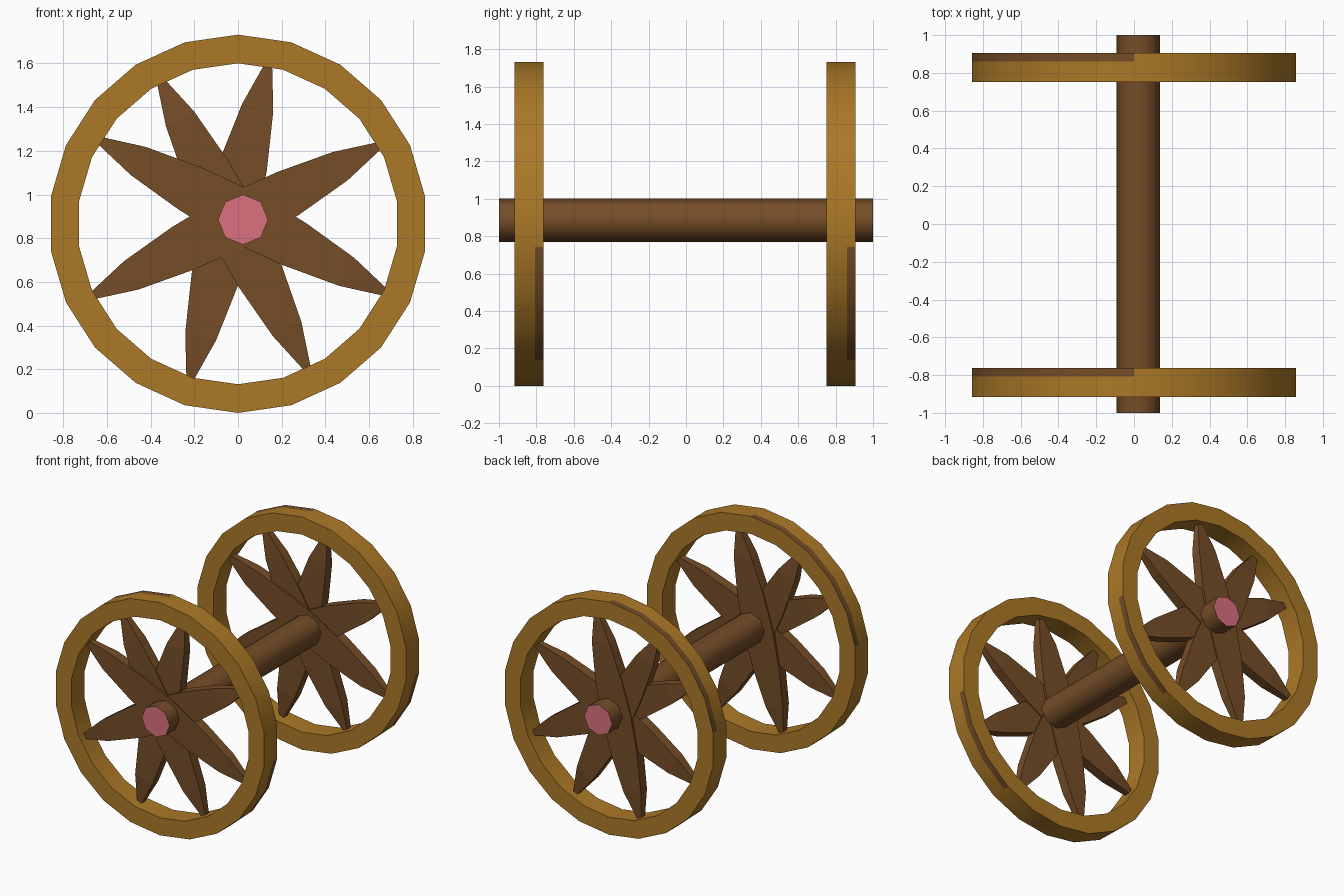
import bpy, bmesh, math
from mathutils import Vector

if "Cube" in bpy.data.objects:
    bpy.data.objects.remove(bpy.data.objects["Cube"])


def material(name, color):
    m = bpy.data.materials.new(name)
    m.diffuse_color = (*color, 1)
    m.use_nodes = True
    m.node_tree.nodes["Principled BSDF"].inputs["Base Color"].default_value = m.diffuse_color
    return m


GOLD = material("golden_wood", (0.41, 0.19, 0.02))
BROWN = material("brown_wood", (0.18, 0.075, 0.021))
PINK = material("pink_end_grain", (0.70, 0.165, 0.21))


def finish(bm, name, mats, smooth=None):
    bmesh.ops.recalc_face_normals(bm, faces=bm.faces)
    me = bpy.data.meshes.new(name)
    bm.to_mesh(me)
    bm.free()
    for m in mats:
        me.materials.append(m)
    ob = bpy.data.objects.new(name, me)
    bpy.context.collection.objects.link(ob)
    if smooth:
        bpy.ops.object.select_all(action='DESELECT')
        ob.select_set(True)
        bpy.context.view_layer.objects.active = ob
        bpy.ops.object.shade_smooth_by_angle(angle=math.radians(smooth))
    return ob


def rim(name, yc):
    # 22-sided ring; the outer face is split so a worn brown strip can be coloured
    n, zc, ro, ri, h = 22, 0.866, 0.866, 0.735, 0.077
    profile = [(ro, -h), (ro, h - 0.045), (ro, h), (ri, h), (ri, -h)]
    bm = bmesh.new()
    rings = []
    for i in range(n):
        a = math.pi / 2 + 2 * math.pi * i / n
        rings.append([bm.verts.new((r * math.cos(a), yc + y, zc + r * math.sin(a)))
                      for r, y in profile])
    for i in range(n):
        p, q = rings[i], rings[(i + 1) % n]
        ang = (90 + 360 * (i + 0.5) / n) % 360
        for k in range(5):
            j = (k + 1) % 5
            f = bm.faces.new((p[k], p[j], q[j], q[k]))
            if k == 1 and (90 < ang < 180 or 300 < ang < 345):
                f.material_index = 1
    finish(bm, name, [GOLD, BROWN], 30)


def spoke_board(name, cx, cz, y, deg):
    # one plank through the hub, tapering to both tips
    a = math.radians(deg)
    d = Vector((math.cos(a), 0, math.sin(a)))
    s = Vector((-math.sin(a), 0, math.cos(a)))
    t = Vector((0, 1, 0))
    half = [(0.27, 0.11, 0.038), (0.54, 0.073, 0.036), (0.74, 0.018, 0.02)]
    stations = [(-r, w, h) for r, w, h in reversed(half)] + [(0, 0.125, 0.038)] + half
    bm = bmesh.new()
    rings = []
    for r, w, h in stations:
        c = Vector((cx, y, cz)) + d * r
        rings.append([bm.verts.new(c + s * w * i + t * h * j)
                      for i, j in ((1, 1), (-1, 1), (-1, -1), (1, -1))])
    for p, q in zip(rings, rings[1:]):
        for k in range(4):
            bm.faces.new((p[k], p[(k + 1) % 4], q[(k + 1) % 4], q[k]))
    bm.faces.new(rings[0])
    bm.faces.new(rings[-1])
    finish(bm, name, [BROWN])


# wheels: the back one is a plain copy of the front one
boards = [(-0.04, 0.875, 0.012, 76), (-0.02, 0.865, 0.004, 117),
          (-0.01, 0.88, -0.002, 27.6), (0.02, 0.90, -0.008, -28)]
for side, yc in (("front", -0.84), ("back", 0.828)):
    rim(side + "_rim", yc)
    for i, (cx, cz, dy, deg) in enumerate(boards):
        spoke_board(f"{side}_spoke_{i + 1}", cx, cz, yc + dy, deg)

# axle: octagonal bar with pink cut ends
bm = bmesh.new()
ends = []
for y in (-1, 1):
    ends.append([bm.verts.new((0.023 + 0.115 * math.cos(k * math.pi / 4), y,
                               0.885 + 0.115 * math.sin(k * math.pi / 4))) for k in range(8)])
for k in range(8):
    j = (k + 1) % 8
    bm.faces.new((ends[0][k], ends[0][j], ends[1][j], ends[1][k]))
for e in ends:
    bm.faces.new(e).material_index = 1
finish(bm, "axle", [BROWN, PINK], 50)
